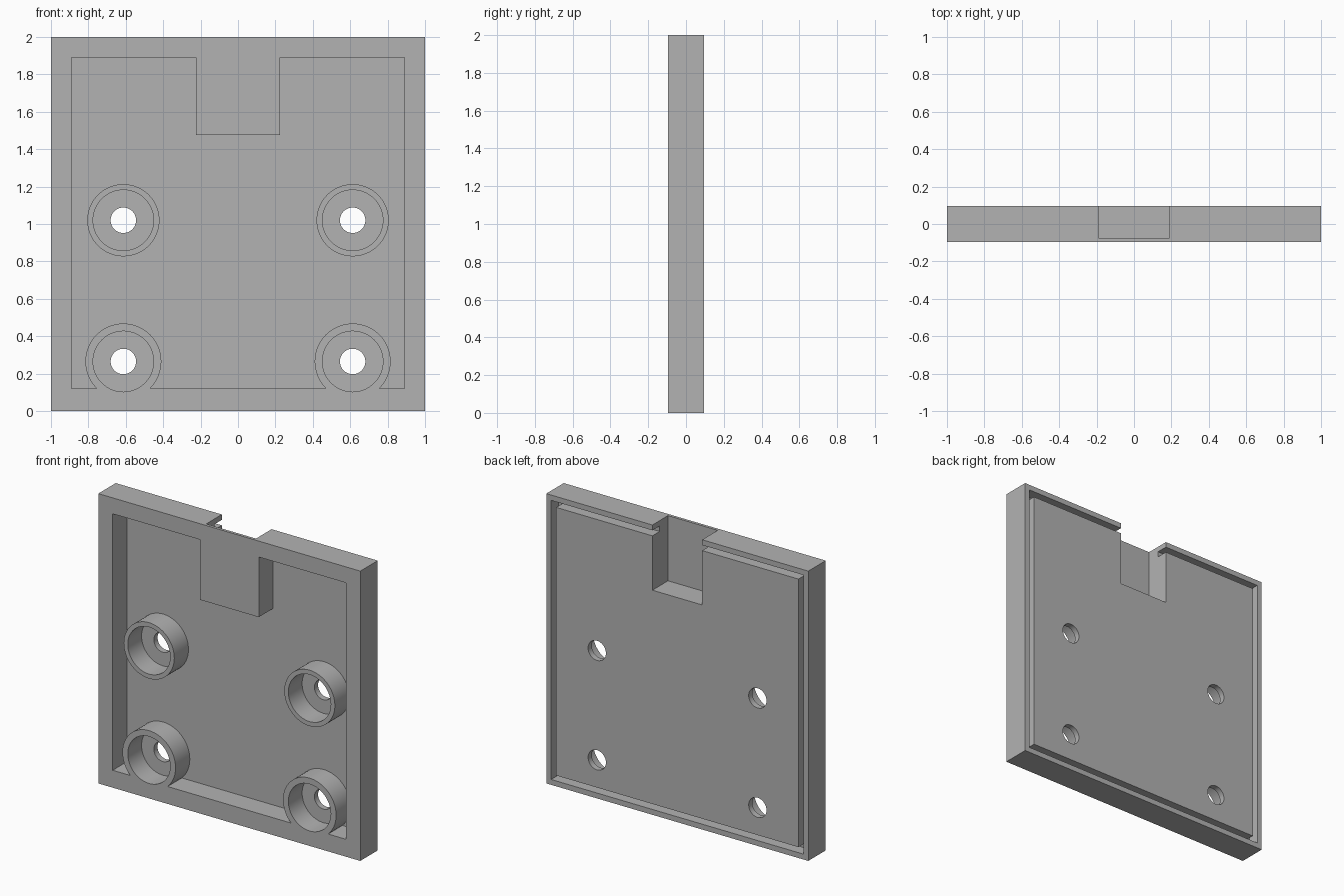
import bpy, math
from mathutils import Vector

cube = bpy.data.objects.get("Cube")
if cube:
    bpy.data.objects.remove(cube, do_unlink=True)

FRONT, BACK, FLOOR = -0.095, 0.095, 0.06
OUT = 0.1  # overshoot of cutters past a face


def box(name, x0, x1, y0, y1, z0, z1):
    bpy.ops.mesh.primitive_cube_add(size=1)
    ob = bpy.context.object
    ob.name = name
    lo, hi = Vector((x0, y0, z0)), Vector((x1, y1, z1))
    for v in ob.data.vertices:
        v.co = [l + (c + 0.5) * (h - l) for l, h, c in zip(lo, hi, v.co)]
    return ob


def cylinder(name, x, z, r, y0, y1):
    bpy.ops.mesh.primitive_cylinder_add(
        vertices=64, radius=r, depth=y1 - y0,
        location=(x, (y0 + y1) / 2, z), rotation=(math.pi / 2, 0, 0))
    ob = bpy.context.object
    ob.name = name
    return ob


def cut(target, cutter):
    """Subtract the cutter from the target and discard the cutter."""
    mod = target.modifiers.new("cut", 'BOOLEAN')
    mod.operation = 'DIFFERENCE'
    mod.solver = 'EXACT'
    mod.object = cutter
    bpy.context.view_layer.update()
    with bpy.context.temp_override(object=target, active_object=target):
        bpy.ops.object.modifier_apply(modifier=mod.name)
    bpy.data.objects.remove(cutter, do_unlink=True)


# Screw positions: x, z, boss radius
screws = [(s * 0.613, z, r) for s in (-1, 1) for z, r in ((1.02, 0.193), (0.265, 0.203))]

plate = box("mounting_plate", -1, 1, FRONT, BACK, 0, 2)

# Front pocket, leaving the notch housing and the screw bosses standing
pocket = box("pocket", -0.89, 0.89, FRONT - OUT, FLOOR, 0.12, 1.89)
cut(pocket, box("housing", -0.225, 0.225, -0.5, 0.5, 1.475, 2.2))
for x, z, r in screws:
    cut(pocket, cylinder("boss", x, z, r, -0.5, 0.5))
cut(plate, pocket)

# Counterbores and through holes
for x, z, r in screws:
    cut(plate, cylinder("counterbore", x, z, 0.162, FRONT - OUT, FLOOR - 0.005))
    cut(plate, cylinder("hole", x, z, 0.068, -0.5, 0.5))

# Groove around the back panel
groove = box("groove", -0.963, 0.963, 0.015, BACK + OUT, 0.037, 1.963)
cut(groove, box("panel", -0.925, 0.925, -0.5, 0.5, 0.075, 1.925))
cut(plate, groove)

# Notch open to the back and the top
cut(plate, box("notch", -0.19, 0.19, -0.075, BACK + OUT, 1.55, 2 + OUT))

# Colour and shading
grey = bpy.data.materials.new("grey")
grey.use_nodes = True
colour = (0.45, 0.45, 0.45, 1)
grey.diffuse_color = colour
grey.node_tree.nodes["Principled BSDF"].inputs["Base Color"].default_value = colour
plate.data.materials.clear()
plate.data.materials.append(grey)

bpy.ops.object.select_all(action='DESELECT')
plate.select_set(True)
bpy.context.view_layer.objects.active = plate
bpy.ops.object.shade_smooth_by_angle(angle=math.radians(30))
